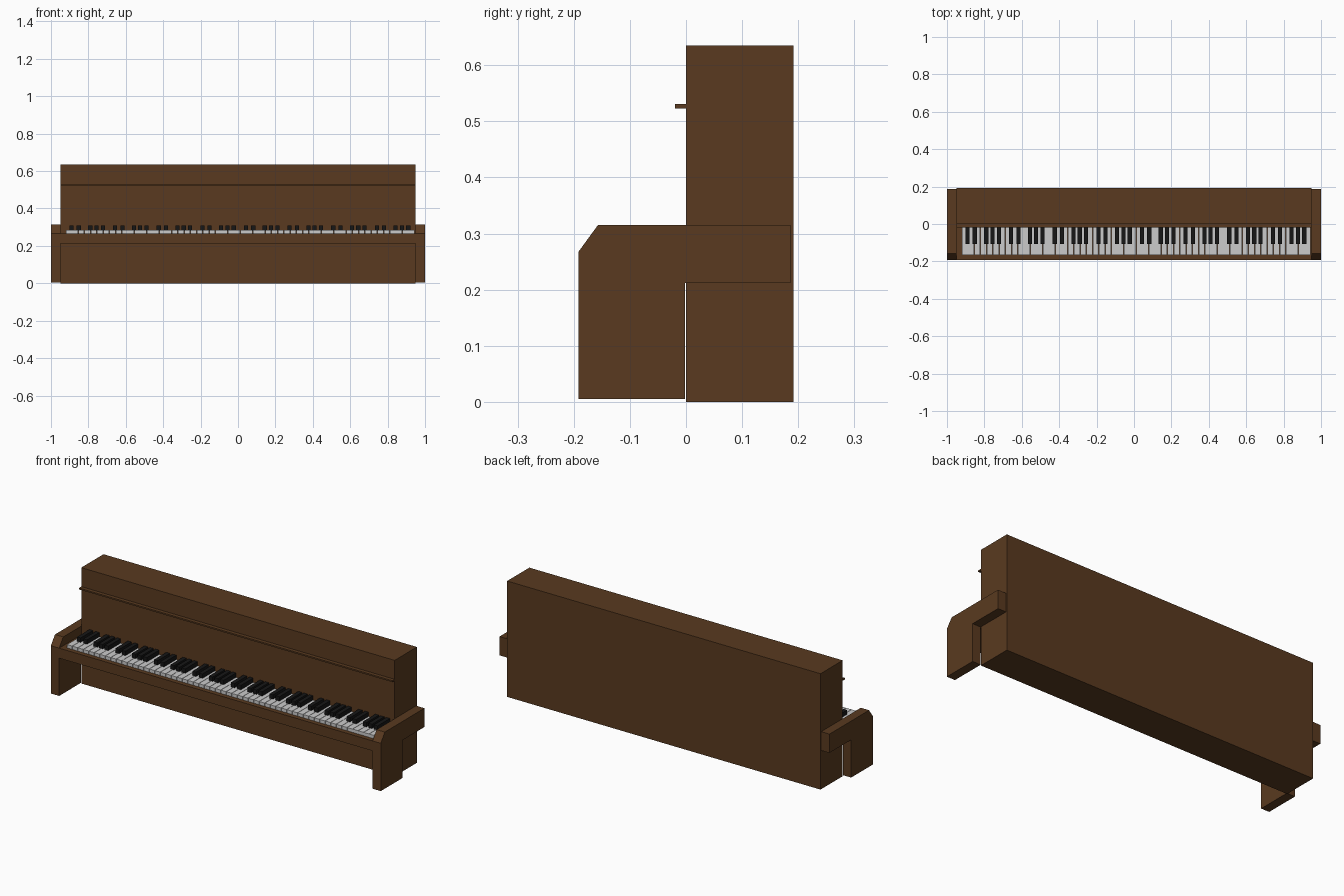
import bpy, bmesh

if "Cube" in bpy.data.objects:
    bpy.data.objects.remove(bpy.data.objects["Cube"])


def material(name, rgb):
    m = bpy.data.materials.new(name)
    m.diffuse_color = (*rgb, 1)
    m.use_nodes = True
    m.node_tree.nodes["Principled BSDF"].inputs["Base Color"].default_value = m.diffuse_color
    return m


WOOD = material("dark_wood", (0.10, 0.042, 0.014))
IVORY = material("ivory", (0.8, 0.8, 0.8))
EBONY = material("ebony", (0.008, 0.008, 0.008))


def finish(name, bm, mat):
    bmesh.ops.recalc_face_normals(bm, faces=bm.faces)
    me = bpy.data.meshes.new(name)
    bm.to_mesh(me)
    bm.free()
    me.materials.append(mat)
    ob = bpy.data.objects.new(name, me)
    bpy.context.collection.objects.link(ob)
    return ob


def add_box(bm, x, y, z):
    verts = bmesh.ops.create_cube(bm, size=1)["verts"]
    for v in verts:
        for i, (lo, hi) in enumerate((x, y, z)):
            v.co[i] = lo if v.co[i] < 0 else hi


def box(name, x, y, z, mat):
    bm = bmesh.new()
    add_box(bm, x, y, z)
    return finish(name, bm, mat)


# Case, music ledge and key bed
box("case", (-0.95, 0.95), (0, 0.192), (0, 0.635), WOOD)
box("music_ledge", (-0.95, 0.95), (-0.02, 0), (0.523, 0.531), WOOD)
box("key_bed", (-0.95, 0.95), (-0.192, 0), (0.212, 0.267), WOOD)

# Side arms with front legs: one profile, extruded, mirrored to the left
profile = [(-0.192, 0.005), (-0.002, 0.005), (-0.002, 0.212), (0.186, 0.212),
           (0.186, 0.315), (-0.157, 0.315), (-0.192, 0.267)]
bm = bmesh.new()
face = bm.faces.new([bm.verts.new((0.95, y, z)) for y, z in profile])
ext = bmesh.ops.extrude_face_region(bm, geom=[face])["geom"]
bmesh.ops.translate(bm, vec=(0.05, 0, 0),
                    verts=[g for g in ext if isinstance(g, bmesh.types.BMVert)])
arms = finish("side_arms", bm, WOOD)
arms.modifiers.new("mirror", 'MIRROR')

# Keyboard: eight octaves of seven white and five black keys
LEFT, OCTAVES = -0.921, 8
PITCH = 1.866 / (7 * OCTAVES)
white, black = bmesh.new(), bmesh.new()
for k in range(7 * OCTAVES):
    x = LEFT + k * PITCH
    add_box(white, (x + 0.001, x + PITCH - 0.001), (-0.167, 0), (0.267, 0.285))
for octave in range(OCTAVES):
    for offset in (0.92, 2.08, 3.94, 4.94, 5.96):
        x = LEFT + (7 * octave + offset) * PITCH
        add_box(black, (x - 0.011, x + 0.011), (-0.107, 0), (0.28, 0.309))
finish("white_keys", white, IVORY)
finish("black_keys", black, EBONY)
